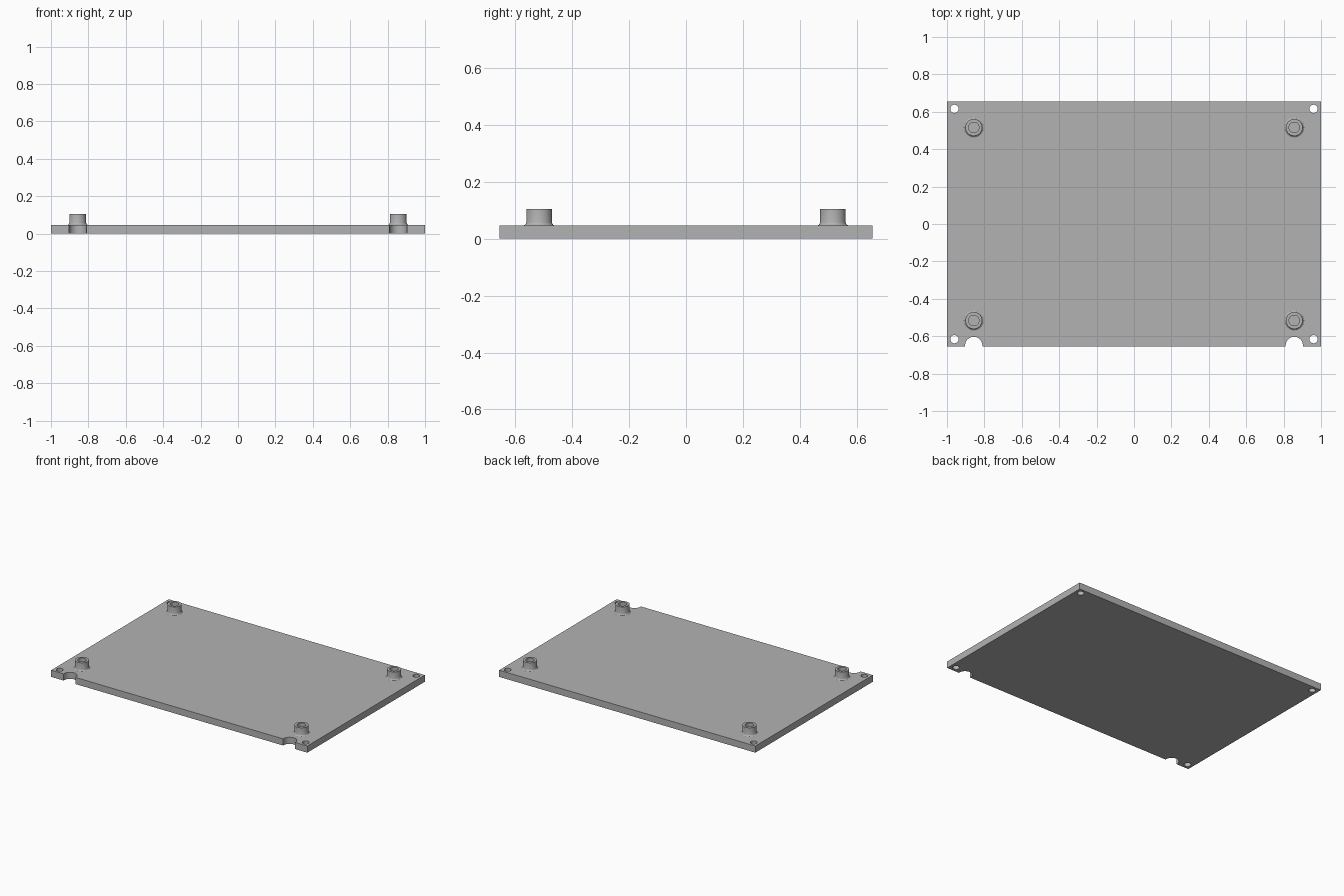
import bpy
import bmesh
from math import radians
from mathutils import Matrix, Vector

cube = bpy.data.objects.get("Cube")
if cube:
    bpy.data.objects.remove(cube, do_unlink=True)

LENGTH, DEPTH, THICK = 2.0, 1.31, 0.047
POST_X, POST_Y = 0.857, 0.516
HOLE_X, HOLE_Y, HOLE_R = 0.96, 0.616, 0.022
NOTCH_R, NOTCH_Y = 0.046, -0.649
CORNERS = [(sx, sy) for sx in (-1, 1) for sy in (-1, 1)]

grey = bpy.data.materials.new("light grey")
grey.use_nodes = True
colour = (0.45, 0.45, 0.45, 1)
grey.diffuse_color = colour
grey.node_tree.nodes["Principled BSDF"].inputs["Base Color"].default_value = colour


def make_object(name, bm):
    bmesh.ops.recalc_face_normals(bm, faces=bm.faces)
    mesh = bpy.data.meshes.new(name)
    bm.to_mesh(mesh)
    bm.free()
    mesh.materials.append(grey)
    obj = bpy.data.objects.new(name, mesh)
    bpy.context.collection.objects.link(obj)
    return obj


def activate(obj):
    bpy.ops.object.select_all(action='DESELECT')
    obj.select_set(True)
    bpy.context.view_layer.objects.active = obj


def box(bm, size, centre):
    matrix = Matrix.Translation(centre) @ Matrix.Diagonal((*size, 1))
    bmesh.ops.create_cube(bm, size=1, matrix=matrix)


def cylinder(bm, radius, x, y):
    bmesh.ops.create_cone(bm, cap_ends=True, segments=48, radius1=radius, radius2=radius,
                          depth=0.2, matrix=Matrix.Translation((x, y, THICK / 2)))


def cut(target, name, bm):
    cutter = make_object(name, bm)
    cutter.hide_render = True
    activate(target)
    mod = target.modifiers.new(name, 'BOOLEAN')
    mod.operation = 'DIFFERENCE'
    mod.solver = 'EXACT'
    mod.object = cutter
    bpy.ops.object.modifier_apply(modifier=mod.name)
    bpy.data.objects.remove(cutter, do_unlink=True)


# Flat base plate
bm = bmesh.new()
box(bm, (LENGTH, DEPTH, THICK), (0, 0, THICK / 2))
plate = make_object("base_plate", bm)

# Corner screw holes
bm = bmesh.new()
for sx, sy in CORNERS:
    cylinder(bm, HOLE_R, sx * HOLE_X, sy * HOLE_Y)
cut(plate, "hole_cutter", bm)

# Round-ended notches in the front edge
bm = bmesh.new()
for sx in (-1, 1):
    cylinder(bm, NOTCH_R, sx * POST_X, NOTCH_Y)
cut(plate, "notch_cutter", bm)
bm = bmesh.new()
for sx in (-1, 1):
    box(bm, (2 * NOTCH_R, 0.1, 0.2), (sx * POST_X, NOTCH_Y - 0.05, THICK / 2))
cut(plate, "notch_mouth_cutter", bm)

# Standoffs: lathed post with flared foot and blind bore
profile = [(0, THICK + 0.002), (0.028, THICK + 0.002), (0.028, 0.105), (0.045, 0.105),
           (0.045, 0.058), (0.0465, 0.053), (0.049, 0.049), (0.053, THICK)]
for sx, sy in CORNERS:
    bm = bmesh.new()
    verts = [bm.verts.new((r, 0, z)) for r, z in profile]
    edges = [bm.edges.new(pair) for pair in zip(verts, verts[1:])]
    bmesh.ops.spin(bm, geom=verts + edges, cent=Vector(), axis=(0, 0, 1),
                   angle=radians(360), steps=48, use_duplicate=False)
    bmesh.ops.remove_doubles(bm, verts=bm.verts, dist=1e-5)
    bmesh.ops.translate(bm, verts=bm.verts, vec=(sx * POST_X, sy * POST_Y, 0))
    name = ("back" if sy > 0 else "front") + ("_left" if sx > 0 else "_right") + "_standoff"
    post = make_object(name, bm)
    # The post is open underneath, so make sure its rim faces upwards
    rim = max(post.data.polygons, key=lambda p: p.center.z)
    if rim.normal.z < 0:
        post.data.flip_normals()
    activate(post)
    bpy.ops.object.shade_smooth_by_angle(angle=radians(35))

activate(plate)
bpy.ops.object.shade_smooth_by_angle(angle=radians(30))
